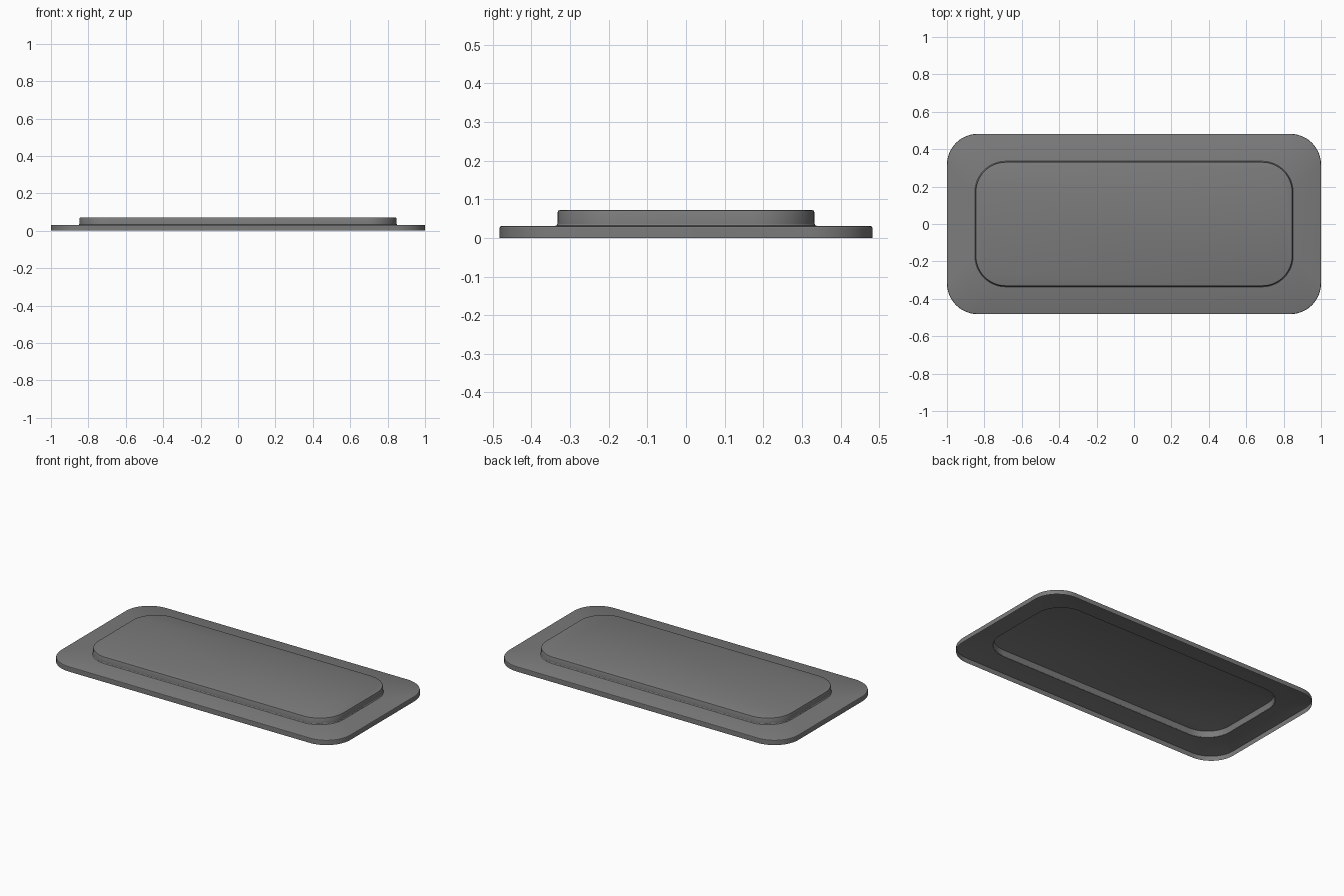
import bpy, bmesh
from math import sin, cos, pi, radians

cube = bpy.data.objects.get("Cube")
if cube:
    bpy.data.objects.remove(cube, do_unlink=True)

# One grey plastic for the whole lid
grey = bpy.data.materials.new("grey plastic")
grey.use_nodes = True
colour = (0.2, 0.2, 0.2, 1)
grey.diffuse_color = colour
grey.node_tree.nodes["Principled BSDF"].inputs["Base Color"].default_value = colour

CORNER_STEPS = 12


def rounded_loop(bm, half_x, half_y, radius, z):
    """Ring of vertices around a rounded rectangle."""
    ring = []
    for quarter, (sx, sy) in enumerate([(1, 1), (-1, 1), (-1, -1), (1, -1)]):
        cx, cy = sx * (half_x - radius), sy * (half_y - radius)
        for i in range(CORNER_STEPS + 1):
            a = (quarter + i / CORNER_STEPS) * pi / 2
            ring.append(bm.verts.new((cx + radius * cos(a), cy + radius * sin(a), z)))
    return ring


def skin(bm, lower, upper):
    """Band of quads between two rings."""
    n = len(lower)
    for i in range(n):
        j = (i + 1) % n
        bm.faces.new((lower[i], lower[j], upper[j], upper[i]))


# Outer skirt and rim, then foot, wall and rounded edge of the raised panel:
# (inset, height) steps measured inward from each outline
SKIRT = [(0, 0), (0, 0.027), (0.0015, 0.0295), (0.005, 0.031)]
PANEL = [(0, 0.031), (0.004, 0.032), (0.007, 0.036), (0.008, 0.067),
         (0.0095, 0.0705), (0.013, 0.072)]

bm = bmesh.new()
rings = []
for half_x, half_y, radius, steps in [(1, 0.482, 0.165, SKIRT),
                                      (0.855, 0.34, 0.17, PANEL)]:
    for inset, z in steps:
        rings.append(rounded_loop(bm, half_x - inset, half_y - inset, radius - inset, z))
for lower, upper in zip(rings, rings[1:]):
    skin(bm, lower, upper)
bm.faces.new(rings[-1])

mesh = bpy.data.meshes.new("tray_lid")
bm.to_mesh(mesh)
bm.free()
mesh.materials.append(grey)
lid = bpy.data.objects.new("tray_lid", mesh)
bpy.context.collection.objects.link(lid)

# Smooth the rounded corners, keep the rim edges crisp
bpy.ops.object.select_all(action="DESELECT")
lid.select_set(True)
bpy.context.view_layer.objects.active = lid
bpy.ops.object.shade_smooth_by_angle(angle=radians(30))
